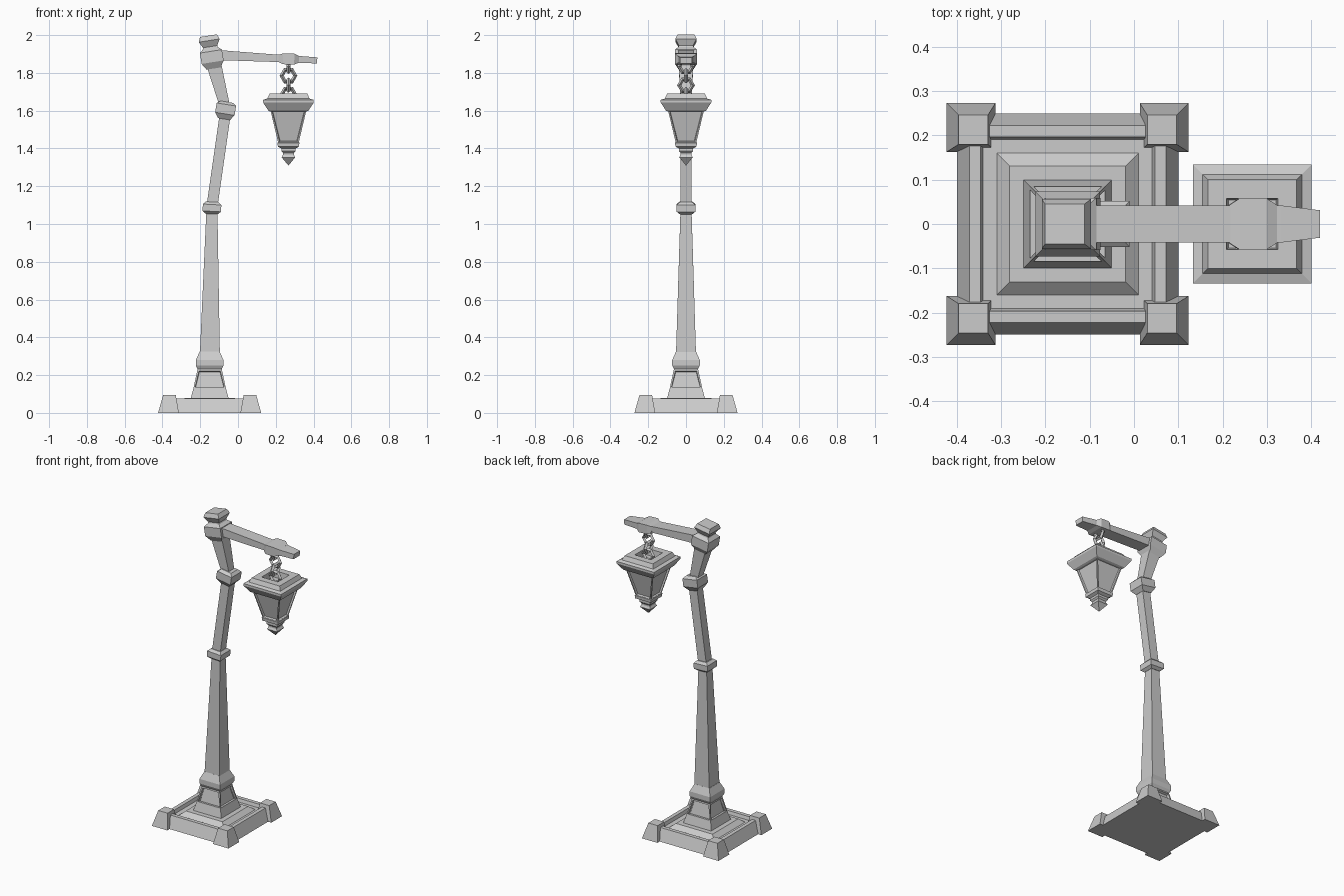
import bpy, bmesh, math
from mathutils import Vector

if "Cube" in bpy.data.objects:
    bpy.data.objects.remove(bpy.data.objects["Cube"])

PX = -0.15   # post centre x
LX = 0.267   # lantern centre x


def loft(name, sections, panels=(), inset=0.012, depth=-0.012):
    """Skin rectangular sections (x, y, z, half_u, half_v, tilt in degrees towards +x).
    Bands listed in panels get recessed panels."""
    bm = bmesh.new()
    rings = []
    for x, y, z, hu, hv, tilt in sections:
        t = math.radians(tilt)
        u = Vector((math.cos(t), 0, -math.sin(t))) * hu
        v = Vector((0, hv, 0))
        c = Vector((x, y, z))
        rings.append([bm.verts.new(c + a * u + b * v)
                      for a, b in ((-1, -1), (1, -1), (1, 1), (-1, 1))])
    recessed = []
    for k, (lo, hi) in enumerate(zip(rings, rings[1:])):
        for i in range(4):
            j = (i + 1) % 4
            f = bm.faces.new((lo[i], lo[j], hi[j], hi[i]))
            if k in panels:
                recessed.append(f)
    bm.faces.new(rings[0][::-1])
    bm.faces.new(rings[-1])
    bmesh.ops.recalc_face_normals(bm, faces=bm.faces)
    if recessed:
        r = bmesh.ops.inset_individual(bm, faces=recessed, thickness=inset)
        bmesh.ops.inset_individual(bm, faces=recessed, thickness=0.004, depth=depth)
    mesh = bpy.data.meshes.new(name)
    bm.to_mesh(mesh)
    bm.free()
    obj = bpy.data.objects.new(name, mesh)
    bpy.context.collection.objects.link(obj)
    return obj


def square(name, x, profile, **kw):
    """Upright square part from a (half width, z) profile."""
    return loft(name, [(x, 0, z, h, h, 0) for h, z in profile], **kw)


def tilted(name, x, z, tilt, profile):
    """Square part whose (half width, distance along axis) profile leans by tilt."""
    t = math.radians(tilt)
    return loft(name, [(x + d * math.sin(t), 0, z + d * math.cos(t), h, h, tilt)
                       for h, d in profile])


# Base: rimmed plinth with a raised step, and four corner feet
square("plinth", PX, [(0.25, 0), (0.222, 0.076), (0.197, 0.076), (0.191, 0.055),
                      (0.16, 0.055), (0.131, 0.08)])
for sx in (-1, 1):
    for sy in (-1, 1):
        loft("corner_foot", [(PX + sx * 0.218, sy * 0.218, 0, 0.055, 0.055, 0),
                             (PX + sx * 0.213, sy * 0.213, 0.096, 0.033, 0.033, 0)])

# Post: panelled pedestal, collar, and three leaning shafts with bands
square("pedestal", PX, [(0.10, 0.078), (0.086, 0.13), (0.064, 0.232)],
       panels=(1,), inset=0.012, depth=-0.014)
square("pedestal_collar", PX, [(0.060, 0.225), (0.073, 0.25), (0.073, 0.28), (0.053, 0.325)])
loft("lower_shaft", [(-0.149, 0, 0.31, 0.053, 0.053, 0), (-0.138, 0, 1.08, 0.029, 0.029, 2)])
tilted("lower_band", -0.138, 1.085, 3, [(0.032, -0.032), (0.049, -0.018),
                                        (0.049, 0.018), (0.034, 0.032)])
loft("middle_shaft", [(-0.138, 0, 1.09, 0.029, 0.029, 8), (-0.065, 0, 1.60, 0.029, 0.029, 8)])
tilted("upper_band", -0.066, 1.605, 9, [(0.032, -0.05), (0.052, -0.022),
                                        (0.052, 0.028), (0.034, 0.042)])
loft("top_shaft", [(-0.066, 0, 1.61, 0.026, 0.026, -12), (-0.132, 0, 1.86, 0.04, 0.04, -12)])
tilted("post_head", -0.131, 1.835, -9, [(0.038, -0.012), (0.059, 0.022), (0.059, 0.08),
                                        (0.040, 0.097), (0.038, 0.105), (0.056, 0.138),
                                        (0.045, 0.164)])

# Arm with a thicker hanging block near its end
loft("arm", [(-0.12, 0, 1.895, 0.027, 0.042, 94), (0.23, 0, 1.876, 0.019, 0.042, 94),
             (0.33, 0, 1.871, 0.018, 0.042, 94), (0.419, 0, 1.866, 0.016, 0.031, 94)])
loft("arm_block", [(0.215, 0, 1.876, 0.019, 0.043, 92), (0.238, 0, 1.875, 0.029, 0.058, 92),
                   (0.298, 0, 1.873, 0.029, 0.058, 92), (0.322, 0, 1.872, 0.018, 0.043, 92)])

# Chain of alternating hexagonal links
for i, z in enumerate((1.835, 1.785, 1.735, 1.685)):
    turn = math.pi / 2 if i % 2 == 0 else 0
    bpy.ops.mesh.primitive_torus_add(major_segments=6, minor_segments=4, major_radius=0.036,
                                     minor_radius=0.011, location=(LX, 0, z),
                                     rotation=(math.pi / 2, 0, turn))
    bpy.context.object.name = "chain_link"

# Lantern: pointed finial, panelled body, roof with a well for the chain
square("finial", LX, [(0.0005, 1.31), (0.036, 1.353), (0.029, 1.366), (0.029, 1.376),
                      (0.038, 1.386), (0.038, 1.40), (0.056, 1.41), (0.058, 1.43),
                      (0.05, 1.435)])
square("lantern_body", LX, [(0.053, 1.425), (0.097, 1.61)], panels=(0,),
       inset=0.011, depth=-0.01)
square("lantern_roof", LX, [(0.095, 1.595), (0.106, 1.60), (0.134, 1.643), (0.134, 1.657),
                            (0.112, 1.664), (0.10, 1.69), (0.058, 1.69), (0.054, 1.65)])
